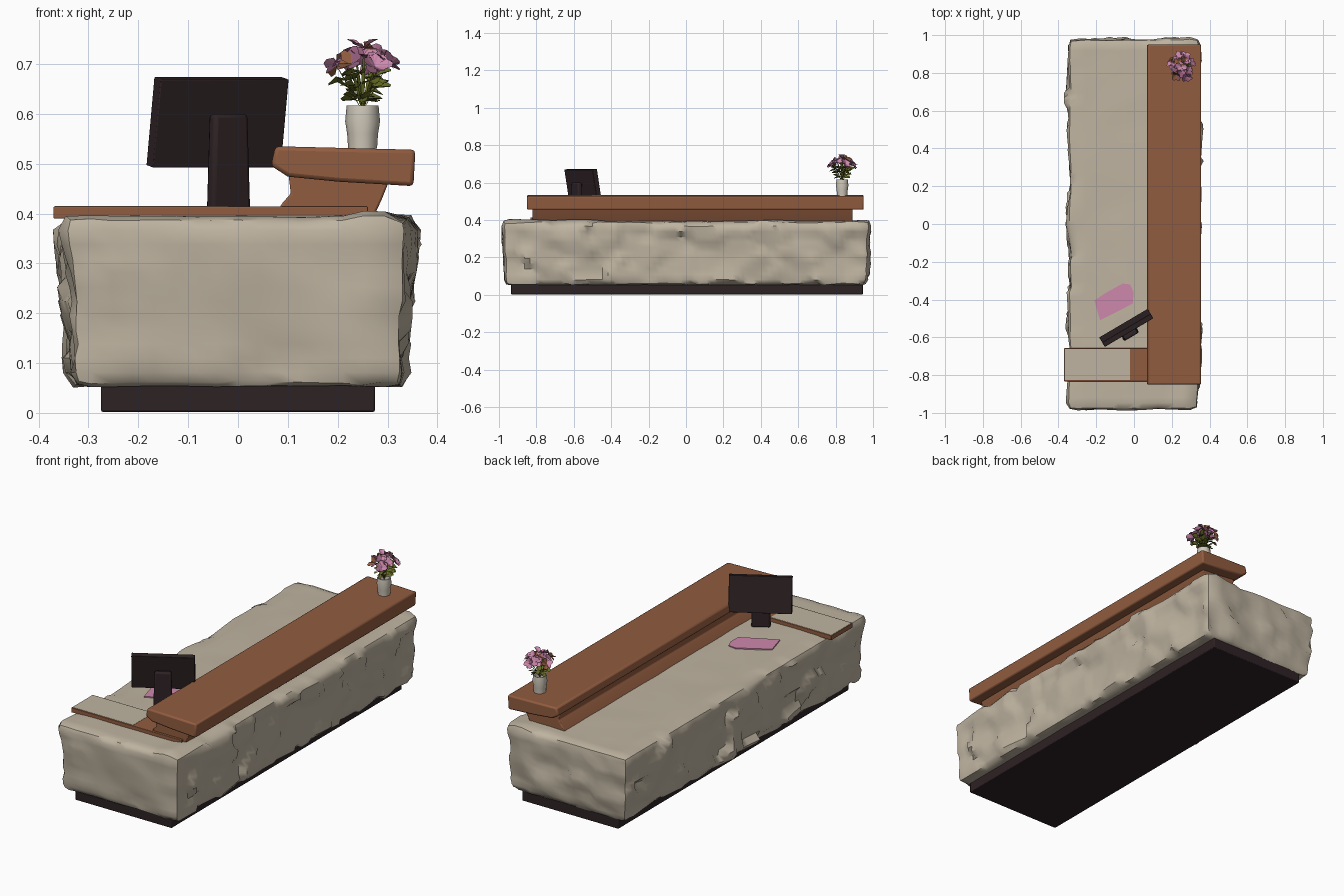
import bpy, bmesh, math, random
from mathutils import Vector, Matrix, noise

random.seed(4)
if "Cube" in bpy.data.objects:
    bpy.data.objects.remove(bpy.data.objects["Cube"])


def material(name, r, g, b):
    m = bpy.data.materials.new(name)
    m.use_nodes = True
    m.diffuse_color = (r, g, b, 1)
    m.node_tree.nodes["Principled BSDF"].inputs["Base Color"].default_value = (r, g, b, 1)
    return m


STONE = material("pale stone", 0.52, 0.455, 0.355)
WOOD = material("red brown wood", 0.285, 0.107, 0.05)
DARK = material("dark plastic", 0.027, 0.016, 0.018)
PINK = material("pink", 0.62, 0.25, 0.42)
MAUVE = material("mauve", 0.33, 0.12, 0.22)
GREEN = material("leaf green", 0.13, 0.145, 0.018)
CREAM = material("cream ceramic", 0.64, 0.59, 0.5)


def finish(name, bm, mats, angle=35, bevel=0):
    bmesh.ops.recalc_face_normals(bm, faces=bm.faces)
    me = bpy.data.meshes.new(name)
    bm.to_mesh(me)
    bm.free()
    ob = bpy.data.objects.new(name, me)
    bpy.context.collection.objects.link(ob)
    for m in mats:
        me.materials.append(m)
    if bevel:
        mod = ob.modifiers.new("soft edges", "BEVEL")
        mod.width, mod.segments = bevel, 2
    bpy.ops.object.select_all(action="DESELECT")
    ob.select_set(True)
    bpy.context.view_layer.objects.active = ob
    bpy.ops.object.shade_smooth_by_angle(angle=math.radians(angle))
    return ob


def box(name, centre, size, mat, turn=None, taper=1, bevel=0):
    bm = bmesh.new()
    bmesh.ops.create_cube(bm, size=1)
    for v in bm.verts:
        k = taper if v.co.z > 0 else 1
        v.co = Vector((v.co.x * size[0] * k, v.co.y * size[1], v.co.z * size[2]))
    bm.transform(Matrix.Translation(centre) @ (turn or Matrix()))
    return finish(name, bm, [mat], bevel=bevel)


def prism(name, profile, axis, lo, hi, mat, bevel=0):
    """Extrude a 2D outline along y (outline in x,z) or z (outline in x,y)."""
    bm = bmesh.new()
    put = (lambda a, b, t: (a, t, b)) if axis == "y" else (lambda a, b, t: (a, b, t))
    rings = [[bm.verts.new(put(a, b, t)) for a, b in profile] for t in (lo, hi)]
    n = len(profile)
    for i in range(n):
        j = (i + 1) % n
        bm.faces.new((rings[0][i], rings[0][j], rings[1][j], rings[1][i]))
    bm.faces.new(rings[0])
    bm.faces.new(rings[1])
    return finish(name, bm, [mat], bevel=bevel)


# Rough hewn stone body: gridded block, rounded corners, chiselled sides
bm = bmesh.new()
bmesh.ops.create_cube(bm, size=2)
for axis, cuts in ((0, 16), (1, 70), (2, 12)):
    normal = Vector([float(i == axis) for i in range(3)])
    for i in range(1, cuts):
        geom = bm.verts[:] + bm.edges[:] + bm.faces[:]
        bmesh.ops.bisect_plane(bm, geom=geom, plane_co=normal * (2 * i / cuts - 1), plane_no=normal)
half = Vector((0.337, 0.974, 0.171))
R = 0.03
for v in bm.verts:
    p = Vector([c * h for c, h in zip(v.co, half)])
    core = Vector([max(-h + R, min(h - R, c)) for c, h in zip(p, half)])
    out = (p - core).normalized()
    # each cell is a flat chip with its own tilt
    q = Vector((p.x * 7, p.y * 6, p.z * 8))
    seed = noise.voronoi(q)[1][0]
    tilt = noise.cell_vector(seed * 9.7) - Vector((0.5, 0.5, 0.5))
    chip = max(-0.02, min(0.024, 0.05 * tilt.dot(q - seed) + 0.012 * noise.noise(q * 0.7)))
    side = min(1, math.hypot(out.x, out.y))
    if out.y < -0.5:
        side *= 0.5
    flare = 0.012 * p.z / half.z
    lift = 0.02 * max(0, noise.noise(q * 0.5)) if p.z > 0.15 and 0.25 < p.x < 0.32 else 0
    v.co = core + out * (R + chip * side + 0.003 * noise.noise(q)) \
        + Vector((out.x * flare, out.y * flare, 0.224 + lift))
finish("stone_body", bm, [STONE], angle=42)

# Recessed plinth
box("plinth", (0, 0.005, 0.031), (0.55, 1.88, 0.058), DARK, bevel=0.004)

# Desk board across the front end, with a pale top inlay
box("desk_board", (-0.055, -0.745, 0.402), (0.63, 0.175, 0.024), WOOD, bevel=0.002)
box("desk_board_inlay", (-0.194, -0.744, 0.414), (0.347, 0.165, 0.002), STONE)

# Raised counter: flared support and thick top
support = [(0.068, 0.39), (0.27, 0.39), (0.287, 0.425), (0.303, 0.465),
           (0.29, 0.49), (0.1, 0.49), (0.106, 0.44), (0.09, 0.422)]
prism("counter_support", support, "y", -0.82, 0.89, WOOD, 0.004)
top = [(0.066, 0.496), (0.1, 0.474), (0.2, 0.464), (0.352, 0.455), (0.356, 0.528), (0.075, 0.535)]
prism("counter_top", top, "y", -0.85, 0.95, WOOD, 0.008)

# Monitor, turned towards the back left and leaning back a little
yaw = Matrix.Rotation(math.radians(30.5), 4, "Z")
lean = yaw @ Matrix.Rotation(math.radians(10), 4, "X")
box("monitor_screen", (-0.041, -0.55, 0.583), (0.298, 0.028, 0.18), DARK, lean, bevel=0.002)
box("monitor_stand", (-0.019, -0.585, 0.498), (0.092, 0.028, 0.204), DARK, yaw, 0.85, 0.008)

# Pink pad on the desk
pad = [(-0.21, -0.405), (-0.15, -0.365), (-0.06, -0.315), (-0.02, -0.32),
       (-0.003, -0.36), (-0.005, -0.42), (-0.08, -0.46), (-0.18, -0.51)]
prism("desk_pad", pad, "z", 0.394, 0.4, PINK)

# Vase, turned from a profile
base = Vector((0.25, 0.835, 0.53))
bm = bmesh.new()
rings = []
for r, z in ((0.029, 0), (0.031, 0.03), (0.035, 0.055), (0.032, 0.087), (0.026, 0.085), (0.024, 0.05)):
    rings.append([bm.verts.new(base + Vector((r * math.cos(a), r * math.sin(a), z)))
                  for a in [math.tau * i / 10 for i in range(10)]])
for lower, upper in zip(rings, rings[1:]):
    for i in range(10):
        j = (i + 1) % 10
        bm.faces.new((lower[i], lower[j], upper[j], upper[i]))
bm.faces.new(rings[0])
bm.faces.new(rings[-1])
finish("vase", bm, [CREAM], angle=50)


def blade(bm, root, along, across, fold, mat):
    """A folded leaf or petal: a middle triangle with a wing on each side."""
    tip = root + along
    mid = root + along * 0.55 + fold
    left, right = tip + across * 0.4, tip - across * 0.4
    for pts in ((root, root + across * 0.3, mid + across, left),
                (root, left, right),
                (root, right, mid - across, root - across * 0.3)):
        f = bm.faces.new([bm.verts.new(p) for p in pts])
        f.material_index = mat


# Bouquet: stems and leaves, then flower heads spread over a dome
leaves, heads = bmesh.new(), bmesh.new()
mouth = base + Vector((0, 0, 0.075))
for k in range(12):
    a = k * 2.4
    spread = 0.062 * math.sqrt(k / 11)
    head = base + Vector((spread * math.cos(a), spread * math.sin(a), 0.203 - spread * 0.65))
    facing = Vector((math.cos(a) * spread * 16, math.sin(a) * spread * 16, 0.8)).normalized()
    u = facing.orthogonal().normalized()
    w = facing.cross(u)
    for i in range(6):
        t = math.tau * i / 6 + a
        out = u * math.cos(t) + w * math.sin(t)
        size = random.uniform(0.024, 0.032)
        shade = (0, 1, 0, 2, 1, 0)[(k + i // 3 * 2) % 6]
        blade(heads, head, out * size + facing * random.uniform(-0.004, 0.022),
              facing.cross(out) * size * 0.5, facing * random.uniform(0, 0.008), shade)
    # stem and leaves
    stem = head - mouth
    around = Vector((-math.sin(a), math.cos(a), 0))
    blade(leaves, mouth, stem, around * 0.004, Vector(), 0)
    for t in (0.25, 0.5, 0.7):
        b = a + random.uniform(-1, 1)
        along = Vector((math.cos(b) * 0.032, math.sin(b) * 0.032, random.uniform(-0.01, 0.02)))
        blade(leaves, mouth + stem * t, along, Vector((-math.sin(b), math.cos(b), 0.4)) * 0.013,
              Vector((0, 0, 0.006)), 0)
finish("bouquet_leaves", leaves, [GREEN])
finish("flower_heads", heads, [PINK, MAUVE, WOOD])
